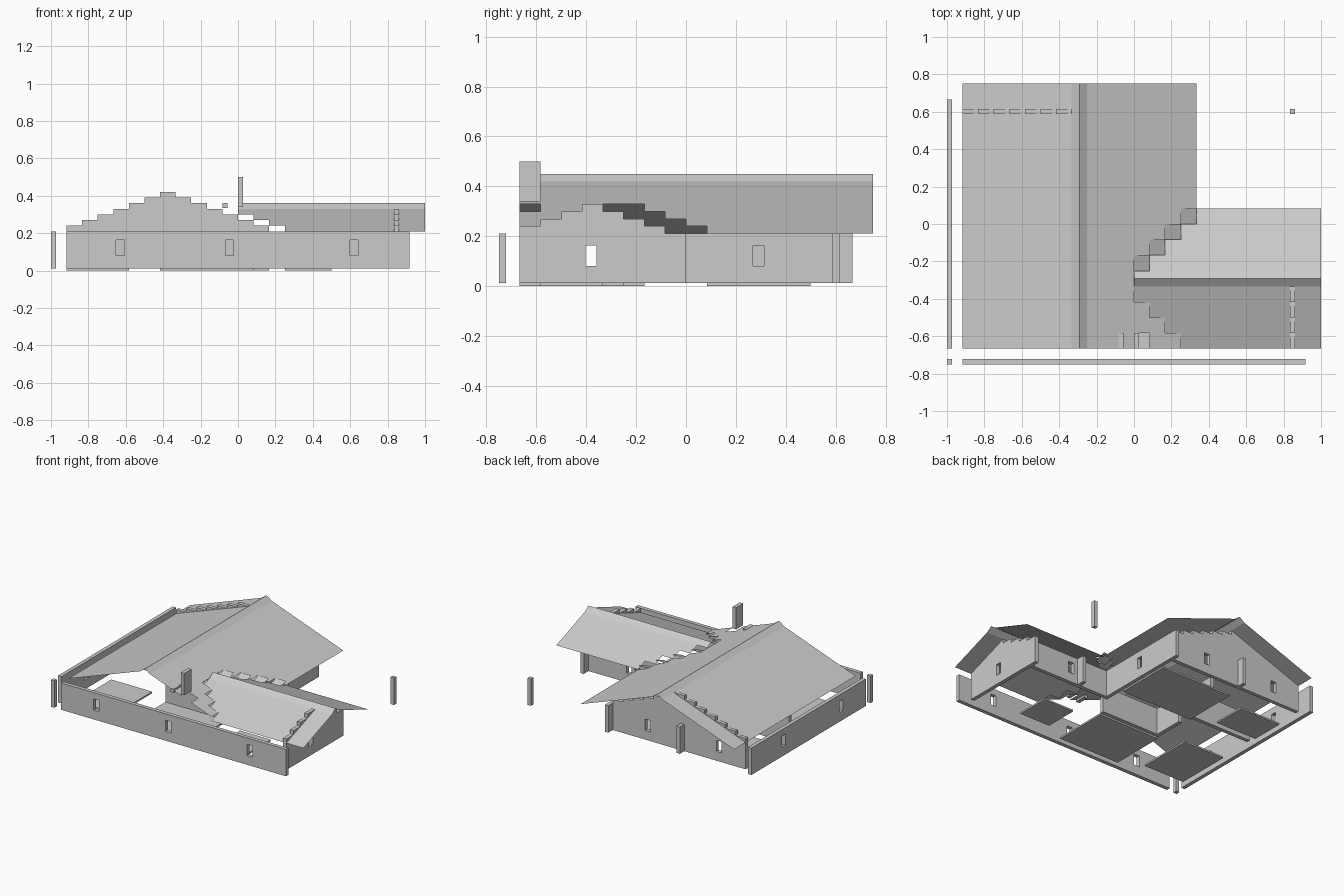
import bpy, bmesh

if "Cube" in bpy.data.objects:
    bpy.data.objects.remove(bpy.data.objects["Cube"])

U = 1 / 12      # plan grid cell
T = 0.028       # wall thickness
Z0, Z1 = 0.012, 0.21
S = 0.03        # roof rise per cell


def add_boxes(bm, boxes):
    for x0, x1, y0, y1, z0, z1 in boxes:
        v = [bm.verts.new((x, y, z)) for z in (z0, z1)
             for x, y in ((x0, y0), (x1, y0), (x1, y1), (x0, y1))]
        for f in ((3, 2, 1, 0), (4, 5, 6, 7), (0, 1, 5, 4), (1, 2, 6, 5), (2, 3, 7, 6), (3, 0, 4, 7)):
            bm.faces.new([v[i] for i in f])


def finish(name, bm):
    me = bpy.data.meshes.new(name)
    bm.to_mesh(me)
    bm.free()
    ob = bpy.data.objects.new(name, me)
    bpy.context.collection.objects.link(ob)
    return ob


def boxes(name, items):
    bm = bmesh.new()
    add_boxes(bm, items)
    return finish(name, bm)


def wall(name, axis, a, b, c, windows=()):
    """Wall along axis from a to b, near face at c, with window openings."""
    segs, p = [], a
    for w in windows:
        w0, w1 = w - 0.022, w + 0.022
        segs += [(p, w0, Z0, Z1), (w0, w1, Z0, 0.08), (w0, w1, 0.163, Z1)]
        p = w1
    segs.append((p, b, Z0, Z1))
    if axis == 'x':
        return boxes(name, [(s, e, c, c + T, l, h) for s, e, l, h in segs])
    return boxes(name, [(c, c + T, s, e, l, h) for s, e, l, h in segs])


def profile(n):
    """Roof cross-section in cells: straight slopes with a steeper ridge cap."""
    h = (n - 1) // 2
    pts = [(i, Z1 + S * i) for i in range(h + 1)]
    pts.append((n / 2, Z1 + S * (h + 1)))
    return pts + [(n - i, Z1 + S * i) for i in range(h, -1, -1)]


def roof(name, along, start, n, l0, l1, keep):
    """Sheet roof of grid tiles; keep(ix, iy) removes tiles."""
    bm = bmesh.new()
    pts = profile(n)
    for (p, zp), (q, zq) in zip(pts, pts[1:]):
        c = start + int((p + q) / 2)
        for j in range(l0, l1):
            ix, iy = (c, j) if along == 'y' else (j, c)
            if not keep(ix, iy):
                continue
            quad = [(start + p, j, zp), (start + q, j, zq), (start + q, j + 1, zq), (start + p, j + 1, zp)]
            if along == 'y':
                co = [(a * U, b * U, z) for a, b, z in quad]
            else:
                co = [(b * U, a * U, z) for a, b, z in reversed(quad)]
            bm.faces.new([bm.verts.new(v) for v in co])
    bmesh.ops.remove_doubles(bm, verts=bm.verts, dist=1e-4)
    return finish(name, bm)


# Main roof, open where the wing joins
def main_keep(ix, iy):
    if (ix, iy) == (0, -8) or (ix >= 0 and -5 <= iy < -3):
        return False
    if ix >= 0 and iy >= -3:
        return ix < iy + 3
    if ix >= 0:
        return ix < -5 - iy
    return True


# Wing roof, cut in steps against the main roof
def wing_keep(ix, iy):
    if iy < -4:
        return ix >= -5 - iy
    return ix > iy + 3 if iy >= -3 else True


roof("main_roof", 'y', -11, 15, -8, 9, main_keep)
roof("wing_roof", 'x', -8, 9, 0, 12, wing_keep)

# Tilted valley tiles along the joint
bm = bmesh.new()
for i in range(4):
    x, y, z = i * U, (i - 3) * U, Z1 + S * (3 - i)
    bm.faces.new([bm.verts.new(c) for c in
                  ((x, y, z), (x + U, y, z), (x + U, y + U, z + S), (x, y + U, z + S))])
finish("valley_tiles", bm)


# Stepped gable infill
def gable_steps(n):
    h = (n - 1) // 2
    tops = [Z1 + S * (i + 1) for i in range(h)] + [Z1 + S * (h - 1 - i) for i in range(h + 1)]
    return [(i, t) for i, t in enumerate(tops) if t > Z1 + 0.001]


boxes("back_gable", [((i - 11) * U, (i - 10) * U, 0.587, 0.587 + T, Z1, t) for i, t in gable_steps(15)])
boxes("wing_gable", [(0.833, 0.833 + T, (i - 8) * U, (i - 7) * U, Z1, t) for i, t in gable_steps(9)])

# Outer walls
wall("front_wall", 'x', -11 * U, 11 * U, -0.75, (-0.63, -0.045, 0.62))
wall("left_wall", 'y', -8 * U, 8 * U, -1.0, (-0.38, 0.29))
wall("back_wall", 'x', -11 * U, 2 * U, 0.587, (-0.7, -0.12))
wall("main_right_wall", 'y', -U, 0.587, 2 * U, (0.29,))
wall("wing_back_wall", 'x', 2 * U, 10 * U, -U, (0.5,))
wall("wing_end_wall", 'y', -8 * U, -U, 10 * U, (-0.38,))

# Corner posts and short buttresses
boxes("front_left_post", [(-1, -1 + T, -0.75, -0.75 + T, Z0, Z1)])
boxes("detached_post", [(0.833, 0.833 + T, 0.587, 0.587 + T, Z0, Z1)])
boxes("back_buttresses", [(x, x + T, 0.587, 8 * U, Z0, Z1) for x in (-5 * U, 2 * U)])
boxes("wing_buttresses", [(x, x + T, -U, 0, Z0, Z1) for x in (5 * U, 10 * U)])

# Chimney slabs standing in the roof
boxes("chimney_slabs", [(0, T, -8 * U, -7 * U, 0.34, 0.5), (-U, -U + T, -8 * U, -7 * U, 0.335, 0.362)])

# Interior partitions
wall("room_partition_front", 'x', -5 * U, U, -3 * U)
wall("room_partition_side", 'y', -3 * U, 0, -5 * U)
wall("room_partition_middle", 'x', -11 * U, -5 * U, U)
wall("room_partition_back", 'y', U, 4 * U, -5 * U)

# Floor mats
boxes("floor_mats", [(a * U, b * U, c * U, d * U, 0, Z0) for a, b, c, d in
                     ((-5, 1, -8, -3), (-5, 2, 1, 6), (-11, -7, 2, 5), (-11, -7, -7, -2), (3, 6, -7, -4))])
